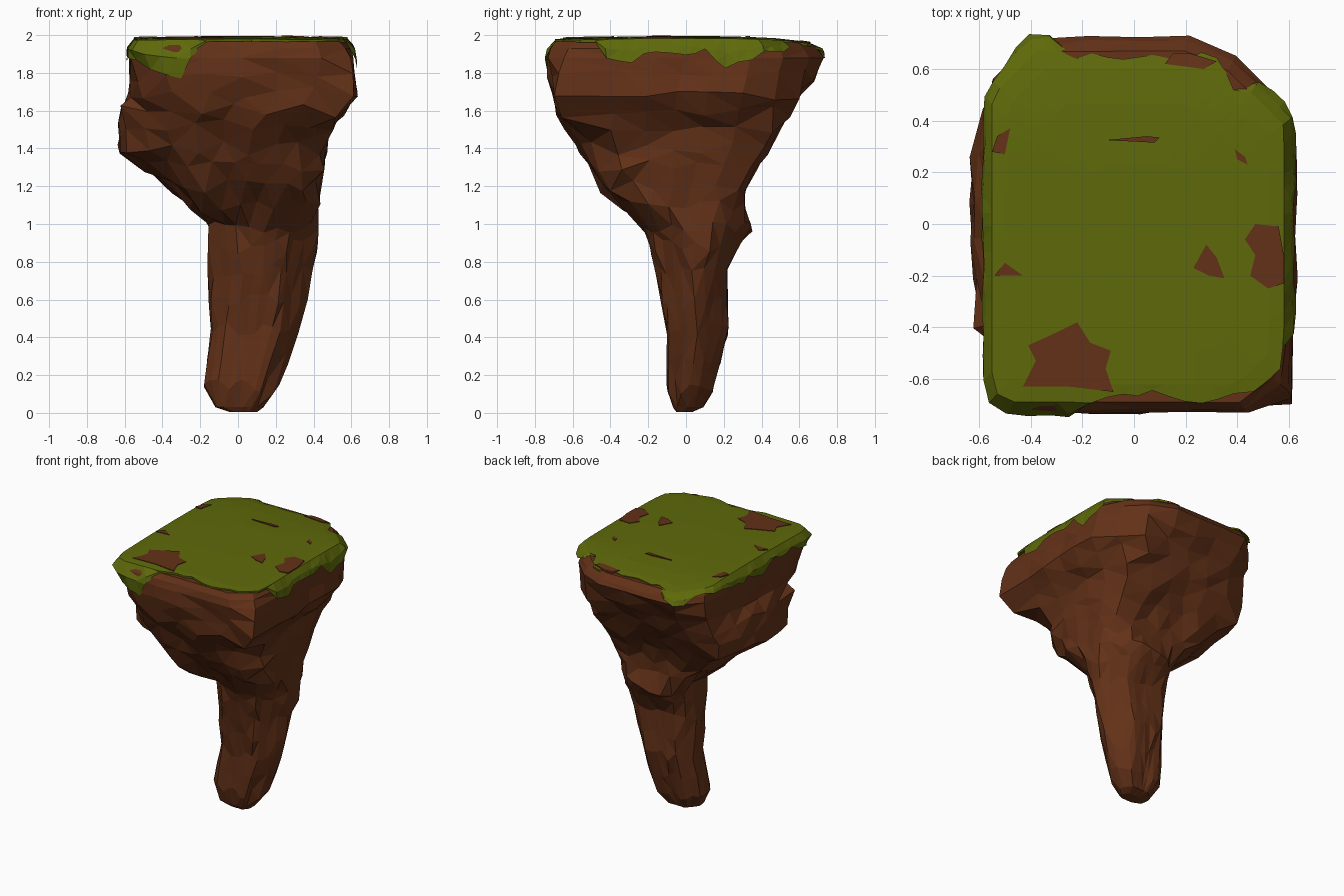
import bpy, bmesh, math, random
from mathutils import Vector, noise

if "Cube" in bpy.data.objects:
    bpy.data.objects.remove(bpy.data.objects["Cube"])

random.seed(4)

# Height, then reach of the rock towards E, NE, N, NW, W, SW, S, SE
PROFILE = [
    (0.005, .10, .07, .03, .03, .05, .06, .05, .08),
    (0.03, .13, .12, .09, .10, .12, .12, .07, .10),
    (0.14, .22, .20, .14, .17, .18, .15, .10, .15),
    (0.45, .32, .29, .22, .19, .14, .11, .10, .22),
    (0.75, .43, .34, .22, .21, .16, .12, .16, .26),
    (0.98, .42, .42, .35, .25, .15, .14, .22, .32),
    (1.09, .43, .43, .31, .35, .23, .33, .32, .45),
    (1.20, .43, .47, .31, .45, .34, .48, .45, .54),
    (1.40, .47, .58, .43, .69, .62, .67, .56, .57),
    (1.52, .49, .64, .50, .73, .64, .68, .63, .68),
    (1.68, .63, .71, .60, .75, .57, .75, .70, .94),
    (1.87, .61, .75, .73, .79, .57, .84, .73, .88),
    (1.93, .60, .72, .71, .77, .57, .87, .72, .84),
    (1.965, .58, .68, .67, .74, .55, .84, .69, .80),
]


def material(name, color):
    m = bpy.data.materials.new(name)
    m.diffuse_color = (*color, 1)
    m.use_nodes = True
    m.node_tree.nodes["Principled BSDF"].inputs["Base Color"].default_value = m.diffuse_color
    return m


ROCK = material("rock_brown", (.125, .031, .009))
GRASS = material("moss_green", (.112, .142, .003))


def reach(z):
    for a, b in zip(PROFILE, PROFILE[1:]):
        if z <= b[0]:
            t = max(0, (z - a[0]) / (b[0] - a[0]))
            return [p + (q - p) * t for p, q in zip(a[1:], b[1:])]
    return list(PROFILE[-1][1:])


def rim(angle, z, scale=1.0, grow=0.0):
    """Point on the eight-sided section at height z."""
    h = reach(z)
    cx, cy = (h[0] - h[4]) / 2, (h[2] - h[6]) / 2
    r = 9
    for k in range(8):
        d = k * math.pi / 4
        c = math.cos(angle - d)
        if c > .05:
            r = min(r, (h[k] - cx * math.cos(d) - cy * math.sin(d)) / c)
    r = r * scale + grow
    return Vector((cx + r * math.cos(angle), cy + r * math.sin(angle), z))


def top_z(x, y):
    """Gently domed top that falls away at the back."""
    back = max(0, y - .3)
    return 1.995 - .025 * (x * x + y * y) - .18 * back * back


def make_object(name, bm, mat):
    bmesh.ops.recalc_face_normals(bm, faces=bm.faces)
    bmesh.ops.triangulate(bm, faces=bm.faces)
    me = bpy.data.meshes.new(name)
    bm.to_mesh(me)
    bm.free()
    me.materials.append(mat)
    ob = bpy.data.objects.new(name, me)
    bpy.context.collection.objects.link(ob)
    return ob


def skin(bm, rings):
    for a, b in zip(rings, rings[1:]):
        n = len(a)
        for i in range(n):
            bm.faces.new((a[i], a[(i + 1) % n], b[(i + 1) % n], b[i]))


# Rock: irregular stacked sections, rougher on the front overhang
N = 24
bm = bmesh.new()
rings = []
levels = [.005, .03, .14, .29, .45, .6, .75, .88, .98, 1.09, 1.2, 1.3,
          1.4, 1.52, 1.6, 1.69, 1.79, 1.88, 1.93, 1.965]
for z in levels:
    ring = []
    for i in range(N):
        a = math.tau * i / N
        if i == 21:
            a -= .055      # lands on the sharp front right corner
        w = .006
        if 1.05 < z < 1.85:
            w = .007 if 0 < i < 11 else .024
        p = rim(a, z)
        push = 1.6 * w * noise.noise((p.x * 3, p.y * 3, z * 9))
        p = rim(a, z, 1, push + random.uniform(-w, w) * .5)
        if .1 < z < 1.85:
            p.z += random.uniform(-.038, .038)
        elif z > 1.9:
            p.z = min(p.z, top_z(p.x, p.y) - .008 - (1.965 - z))
        ring.append(bm.verts.new(p))
    rings.append(ring)
skin(bm, rings)
bm.faces.new(rings[0])
bm.faces.new(rings[-1])
make_object("rock_column", bm, ROCK)

# Moss: top sheet plus a ragged skirt. Drips are (angle, half width, depth)
DRIPS = [(-28, 12, .12), (-6, 18, .08), (21, 13, .15), (39, 13, .07),
         (-118, 10, .21), (-136, 11, .10), (122, 9, .07), (143, 9, .04),
         (160, 13, .09), (186, 16, .11), (209, 10, .06)]
M = 72
bm = bmesh.new()
mid = bm.verts.new((0, 0, top_z(0, 0)))
rows = [[] for _ in range(6)]
for i in range(M):
    deg = 360 * i / M
    a = math.radians(deg)
    drop = 0
    for c, w, d in DRIPS:
        off = abs((deg - c + 180) % 360 - 180) / w
        drop = max(drop, d * (1 - off ** 3) if off < 1 else 0)
    drop *= random.uniform(.75, 1.15)
    wob = noise.noise((math.cos(a) * 6, math.sin(a) * 6, 2))
    edge = 1.0 if drop > .01 else .965 + .07 * wob
    for row, f in zip(rows, (.35, .7, .9, edge)):
        p = rim(a, 1.965, f)
        p.z = top_z(p.x, p.y) - (.004 if f == edge else 0)
        row.append(bm.verts.new(p))
    lip = p.z
    for row, f in zip(rows[4:], (.45, 1)):
        if drop > .01:
            p = rim(a, lip - .01 - drop * f, 1, random.uniform(.012, .022))
        else:
            p = rim(a, 1.965, edge - .003 * f)
            p.z = lip - .015 * f
        row.append(bm.verts.new(p))
skin(bm, rows)
for i in range(M):
    bm.faces.new((mid, rows[0][i], rows[0][(i + 1) % M]))
make_object("moss_cover", bm, GRASS)


# Bare rock showing through the moss
def bare_patch(name, pts):
    bm = bmesh.new()
    tops = [bm.verts.new((x, y, top_z(x, y) + .004)) for x, y in pts]
    lows = [bm.verts.new((x, y, top_z(x, y) - .02)) for x, y in pts]
    skin(bm, [lows, tops])
    bm.faces.new(tops)
    make_object(name, bm, ROCK)


bare_patch("bare_front_left", [(-.43, -.63), (-.38, -.53), (-.41, -.47), (-.30, -.42), (-.22, -.38),
                               (-.17, -.46), (-.09, -.49), (-.11, -.56), (-.08, -.65), (-.25, -.63)])
bare_patch("bare_right", [(.45, -.20), (.47, -.12), (.43, -.06), (.47, 0), (.56, -.01),
                          (.58, -.12), (.58, -.23), (.52, -.25)])
bare_patch("bare_small", [(.23, -.17), (.28, -.08), (.32, -.13), (.35, -.21), (.29, -.2)])
bare_patch("bare_sliver", [(-.11, .325), (.08, .315), (.10, .335), (.05, .34)])
bare_patch("bare_chip", [(.39, .29), (.43, .26), (.44, .23), (.40, .25)])
bare_patch("bare_back", [(.12, .62), (.27, .60), (.32, .63), (.22, .66), (.15, .66)])
bare_patch("bare_left_back", [(-.55, .28), (-.50, .27), (-.48, .37), (-.53, .34)])
bare_patch("bare_left_front", [(-.54, -.2), (-.43, -.2), (-.5, -.15)])
